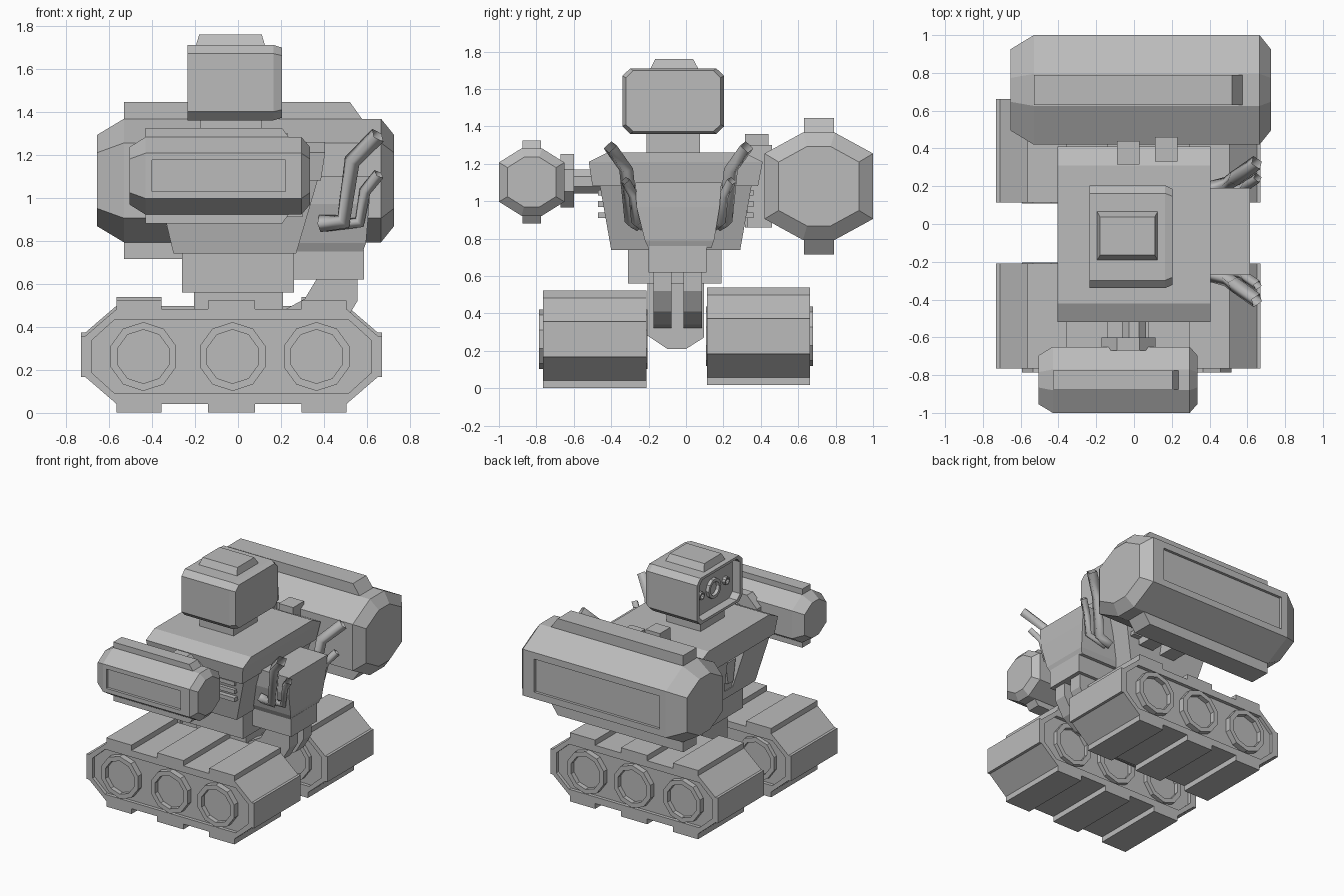
import bpy, bmesh, math
from mathutils import Vector

if "Cube" in bpy.data.objects:
    bpy.data.objects.remove(bpy.data.objects["Cube"], do_unlink=True)

grey = bpy.data.materials.new("plain_grey")
grey.use_nodes = True
grey.diffuse_color = (0.5, 0.5, 0.5, 1)
grey.node_tree.nodes["Principled BSDF"].inputs["Base Color"].default_value = (0.5, 0.5, 0.5, 1)


def loft(name, rings):
    """Skin closed rings of points and cap both ends."""
    bm = bmesh.new()
    loops = [[bm.verts.new(p) for p in ring] for ring in rings]
    n = len(loops[0])
    for a, b in zip(loops, loops[1:]):
        for i in range(n):
            j = (i + 1) % n
            bm.faces.new((a[i], a[j], b[j], b[i]))
    bm.faces.new(loops[0][::-1])
    bm.faces.new(loops[-1])
    bmesh.ops.recalc_face_normals(bm, faces=bm.faces)
    mesh = bpy.data.meshes.new(name)
    bm.to_mesh(mesh)
    bm.free()
    mesh.materials.append(grey)
    obj = bpy.data.objects.new(name, mesh)
    bpy.context.collection.objects.link(obj)
    return obj


def tower(name, sections):
    """Stacked rectangles: (z, x0, x1, y0, y1)."""
    return loft(name, [[(a, c, z), (b, c, z), (b, d, z), (a, d, z)] for z, a, b, c, d in sections])


def box(name, x0, x1, y0, y1, z0, z1):
    return tower(name, [(z0, x0, x1, y0, y1), (z1, x0, x1, y0, y1)])


def prism_y(name, pts, y0, y1):
    return loft(name, [[(x, y, z) for x, z in pts] for y in (y0, y1)])


def lathe_y(name, cx, cz, steps, n=10):
    """Faceted disc around y: steps are (radius, y)."""
    turn = [2 * math.pi * (i + 0.5) / n for i in range(n)]
    return loft(name, [[(cx + r * math.cos(t), y, cz + r * math.sin(t)) for t in turn] for r, y in steps])


def octagon(w, h, cw, ch):
    """Half sizes w, h with corners cut to cw, ch."""
    return [(-w, -ch), (-cw, -h), (cw, -h), (w, -ch), (w, ch), (cw, h), (-cw, h), (-w, ch)]


def along_x(name, profile, cy, cz, steps):
    """Extrude a y-z profile along x: steps are (x, scale)."""
    return loft(name, [[(x, cy + s * p, cz + s * q) for p, q in profile] for x, s in steps])


def cut(obj, cutter):
    mod = obj.modifiers.new("cut", "BOOLEAN")
    mod.operation = "DIFFERENCE"
    mod.solver = "EXACT"
    mod.object = cutter
    cutter.hide_render = True
    bpy.context.view_layer.objects.active = obj
    bpy.ops.object.modifier_apply(modifier=mod.name)
    bpy.data.objects.remove(cutter, do_unlink=True)


def pipe(name, pts, radius):
    """Square tube swept along a bent path, open at the tip."""
    curve = bpy.data.curves.new(name, "CURVE")
    curve.dimensions = "3D"
    curve.bevel_depth = radius
    curve.bevel_resolution = 0
    line = curve.splines.new("POLY")
    line.points.add(len(pts) - 1)
    for point, co in zip(line.points, pts):
        point.co = (*co, 1)
    curve.materials.append(grey)
    bpy.context.collection.objects.link(bpy.data.objects.new(name, curve))


# Tracks with raised pads, sunken side panels and three wheels each
quarter = [(0.70, 0.095), (0.68, 0.095), (0.535, 0.22), (0.535, 0.26), (0.325, 0.26),
           (0.325, 0.22), (0.11, 0.22), (0.11, 0.26)]
half = quarter + [(-x, z) for x, z in reversed(quarter)]
outline = half + [(-x, -z) for x, z in half]
MID = -0.03
for side, y0, y1, w0, w1, cz in (("right", -0.765, -0.21, -0.785, -0.205, 0.262),
                                 ("left", 0.113, 0.663, 0.108, 0.68, 0.278)):
    track = prism_y(side + "_track", [(MID + x, cz + z) for x, z in outline], y0, y1)
    panel = [(MID + x, cz + z) for x, z in octagon(0.65, 0.17, 0.545, 0.075)]
    for a, b in ((y0 - 0.1, y0 + 0.025), (y1 - 0.025, y1 + 0.1)):
        cut(track, prism_y("panel_cutter", panel, a, b))
    for i, x in enumerate((-0.44, -0.025, 0.365)):
        lathe_y(f"{side}_wheel_{i + 1}", x, cz,
                [(0.125, w0 + 0.035), (0.125, w0), (0.16, w0), (0.16, w1), (0.125, w1), (0.125, w1 - 0.035)])

# Hull between the tracks, and waist
hull = [(-0.205, 0.57), (-0.205, 0.28), (-0.1, 0.21), (0, 0.21), (0.095, 0.27), (0.095, 0.57)]
along_x("hull", hull, 0, 0, [(-0.205, 1), (0.21, 1)])
box("waist", -0.26, 0.26, -0.31, 0.19, 0.56, 0.75)

# Torso with a tapered body, overhanging shoulder slab and chest slot
torso = tower("torso", [(0.74, -0.30, 0.27, -0.40, 0.29), (1.08, -0.38, 0.37, -0.46, 0.35),
                        (1.08, -0.39, 0.385, -0.50, 0.385), (1.21, -0.405, 0.405, -0.52, 0.41),
                        (1.26, -0.405, 0.405, -0.42, 0.31)])
slot = [(-0.05, -0.14), (0.05, -0.14), (0.1, 0.13), (-0.1, 0.13)]
cut(torso, along_x("slot_cutter", slot, -0.055, 0.95, [(-0.6, 1), (-0.31, 1)]))
along_x("chest_insert", slot, -0.055, 0.95, [(-0.335, 0.6), (-0.29, 0.6)])
for i, z in enumerate((0.91, 0.97, 1.03)):
    box(f"side_slat_{i + 1}", 0.08, 0.30, -0.47, 0.36, z, z + 0.03)

# Neck and head with a deep face recess
box("neck", -0.175, 0.11, -0.21, 0.075, 1.25, 1.37)
head_shape = octagon(0.272, 0.175, 0.23, 0.135)
head = along_x("head", head_shape, -0.068, 1.535, [(-0.235, 1), (0.165, 1), (0.205, 0.93)])
cut(head, along_x("face_cutter", head_shape, -0.068, 1.535, [(-0.4, 0.89), (-0.17, 0.89)]))
tower("head_cap", [(1.70, -0.195, 0.125, -0.19, 0.065), (1.71, -0.195, 0.125, -0.19, 0.065),
                   (1.76, -0.18, 0.11, -0.165, 0.038)])


def eye(name, y, r):
    ring = [(math.cos(i * math.pi / 5), math.sin(i * math.pi / 5)) for i in range(10)]
    along_x(name, ring, y, 1.535, [(-0.15, r), (-0.195, r), (-0.195, r * 0.7), (-0.175, r * 0.6)])


eye("main_eye", -0.068, 0.075)
for label, dy in (("left", 0.15), ("right", -0.15)):
    eye(label + "_eye", -0.068 + dy, 0.03)


# Arm pods with tapered ends, top and bottom rails and an outer panel
def pod(side, cy, cz, shape, xs, rail, rail_z, panel, panel_z, outward):
    a, b, c, d = xs
    body = along_x(side + "_arm", shape, cy, cz, [(a, 0.74), (b, 1), (c, 1), (d, 0.74)])
    face = cy + outward * max(p for p, q in shape)
    cut(body, box("panel_cutter", *panel, min(face, face + outward) - 0.02,
                  max(face, face + outward) + 0.02, cz - panel_z, cz + panel_z))
    r0, r1, r2, w = rail
    top = max(q for p, q in shape)
    for label, s in (("top", 1), ("bottom", -1)):
        pts = [(r0, cz + s * (top - 0.02)), (r0, cz + s * rail_z), (r1, cz + s * rail_z),
               (r2, cz + s * (top - 0.02))]
        prism_y(f"{side}_arm_{label}_rail", pts, cy - w, cy + w)


pod("right", -0.825, 1.102, octagon(0.175, 0.18, 0.055, 0.105), (-0.505, -0.43, 0.295, 0.335),
    (-0.43, 0.205, 0.25, 0.05), 0.222, (-0.40, 0.22), 0.073, -1)
pod("left", 0.71, 1.08, octagon(0.29, 0.287, 0.085, 0.175), (-0.655, -0.53, 0.665, 0.725),
    (-0.53, 0.52, 0.59, 0.08), 0.365, (-0.48, 0.57), 0.125, 1)

# Shoulder joints
lathe_y("right_shoulder_axle", 0, 1.105, [(0.07, -0.70), (0.07, -0.42)], 8)
lathe_y("right_shoulder_plate", -0.03, 1.11, [(0.155, -0.67), (0.155, -0.60)], 8)
lathe_y("left_shoulder_axle", 0.07, 1.08, [(0.12, 0.28), (0.12, 0.47)], 8)
box("left_shoulder_block", -0.09, 0.03, 0.315, 0.44, 0.86, 1.36)
box("left_shoulder_brace", 0.11, 0.23, 0.33, 0.46, 0.86, 1.30)

# Backpack, its base and the two curved supports
tower("backpack", [(0.75, 0.25, 0.58, -0.20, 0.135), (0.79, 0.25, 0.595, -0.22, 0.15),
                   (0.97, 0.30, 0.61, -0.265, 0.18), (1.10, 0.33, 0.615, -0.27, 0.19)])
box("backpack_base", 0.22, 0.585, -0.20, 0.11, 0.62, 0.76)
support = [(0.555, 0.63), (0.555, 0.52), (0.49, 0.41), (0.38, 0.34), (0.20, 0.32),
           (0.20, 0.47), (0.31, 0.53), (0.37, 0.63)]
for label, y0 in (("right", -0.175), ("left", -0.013)):
    prism_y(label + "_support", support, y0, y0 + 0.098)

# Bent exhaust pipes mirrored on both sides of the backpack
for label, s in (("right", -1), ("left", 1)):
    for size, r, path in (
            ("large", 0.04, [(0.38, 0.22, 0.88), (0.49, 0.25, 0.89), (0.53, 0.28, 1.17), (0.65, 0.365, 1.29)]),
            ("small", 0.028, [(0.40, 0.20, 0.87), (0.565, 0.225, 0.885), (0.59, 0.24, 1.03), (0.655, 0.285, 1.11)])):
        pipe(f"{label}_{size}_pipe", [Vector((x, s * y - 0.04, z)) for x, y, z in path], r)
